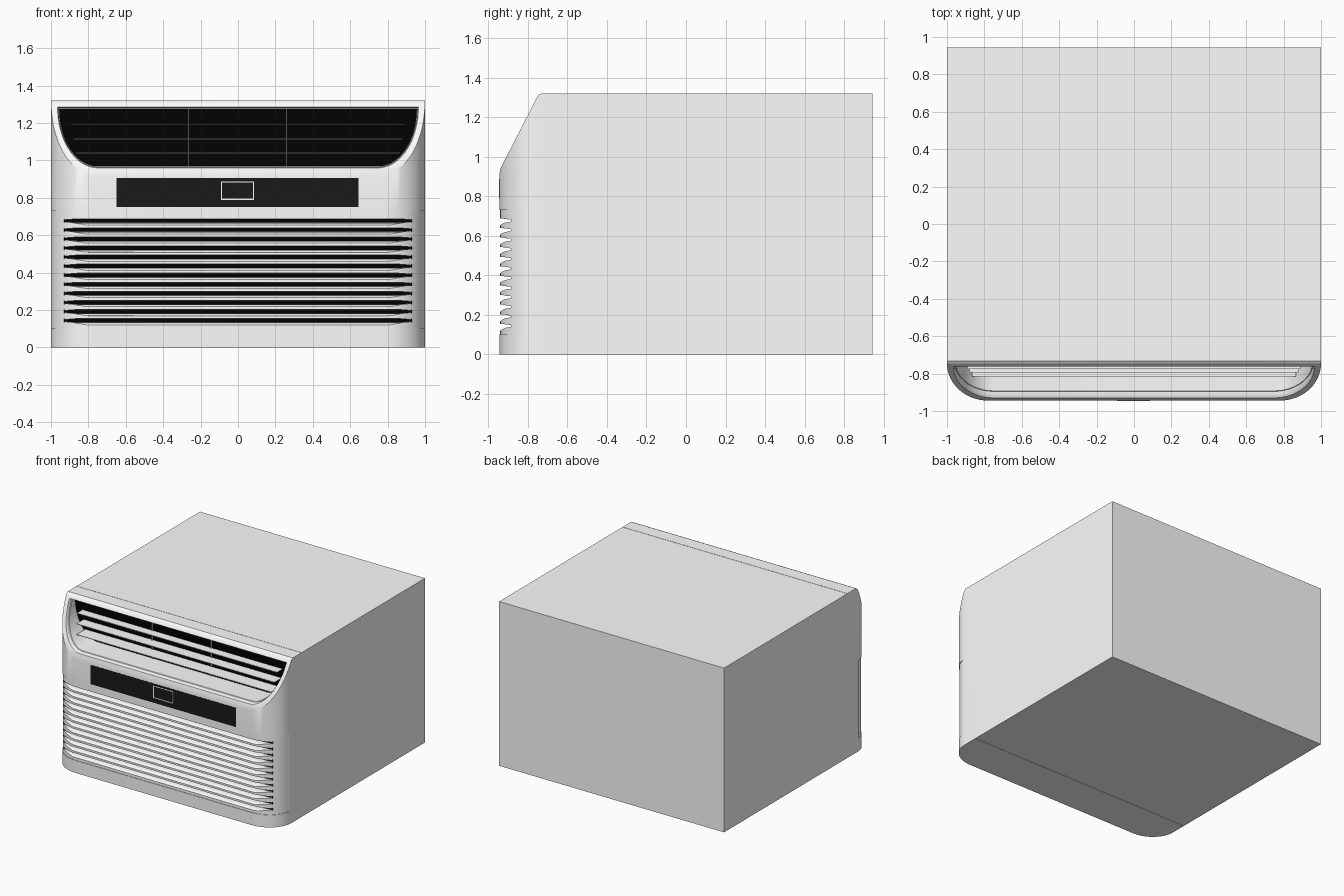
import bpy, bmesh, math

if "Cube" in bpy.data.objects:
    bpy.data.objects.remove(bpy.data.objects["Cube"])


def material(name, c):
    m = bpy.data.materials.new(name)
    m.diffuse_color = (*c, 1)
    m.use_nodes = True
    m.node_tree.nodes["Principled BSDF"].inputs["Base Color"].default_value = m.diffuse_color
    return m


LIGHT = material("warm_white_plastic", (1.0, 0.985, 0.965))
BLACK = material("black", (0.0005, 0.0005, 0.0005))
DARK = material("dark_gloss", (0.01, 0.01, 0.01))


def loft(name, rings_list, mat=LIGHT):
    """Closed solids; each item of rings_list is a list of equal point rings."""
    bm = bmesh.new()
    for rings in rings_list:
        vs = [[bm.verts.new(p) for p in r] for r in rings]
        n = len(vs[0])
        for a, b in zip(vs, vs[1:]):
            for i in range(n):
                j = (i + 1) % n
                bm.faces.new((a[i], a[j], b[j], b[i]))
        bm.faces.new(vs[0][::-1])
        bm.faces.new(vs[-1])
    bmesh.ops.recalc_face_normals(bm, faces=bm.faces[:])
    me = bpy.data.meshes.new(name)
    bm.to_mesh(me)
    bm.free()
    ob = bpy.data.objects.new(name, me)
    bpy.context.collection.objects.link(ob)
    me.materials.append(mat)
    return ob


def along_x(pts, a, b):
    return [[(x, y, z) for y, z in pts] for x in (a, b)]


def along_z(pts, a, b):
    return [[(x, y, z) for x, y in pts] for z in (a, b)]


def block(x0, x1, y0, y1, z0, z1):
    return along_z([(x0, y0), (x1, y0), (x1, y1), (x0, y1)], z0, z1)


def activate(ob):
    bpy.ops.object.select_all(action='DESELECT')
    ob.select_set(True)
    bpy.context.view_layer.objects.active = ob


def cut(ob, cutter):
    cutter.hide_render = True
    m = ob.modifiers.new("cut", 'BOOLEAN')
    m.operation, m.solver, m.object = 'DIFFERENCE', 'EXACT', cutter
    activate(ob)
    bpy.ops.object.modifier_apply(modifier=m.name)
    bpy.data.objects.remove(cutter)


def front_path(inset, y_start):
    """Plan outline of the rounded front, from the left side to the right."""
    q = []
    for i in range(19):
        t = math.radians(5 * i)
        q.append((0.78 + (0.22 - inset) * math.cos(t), -0.745 - (0.199 - inset) * math.sin(t)))
    right = [(1.0 - inset, y_start)] + [p for p in q if p[1] < y_start - 0.001]
    return [(-x, y) for x, y in right] + right[::-1]


# Rear cabinet, with a recessed joint towards the front panel
loft("cabinet", [block(-1, 1, -0.62, 0.945, 0, 1.32)])
loft("joint", [block(-0.997, 0.997, -0.66, -0.60, 0.003, 1.317)])

# Rounded front panel
panel = loft("front_panel", [along_z(front_path(0, -0.623), 0, 1.32)])

# Sloped upper face with softened edges
slope = [(-0.715, 1.34), (-0.732, 1.3195), (-0.742, 1.315), (-0.752, 1.305), (-0.93, 0.959),
         (-0.938, 0.942), (-0.942, 0.926), (-0.9445, 0.905), (-1.05, 0.87), (-1.05, 1.34)]
cut(panel, loft("slope_cutter", [along_x(slope, -1.2, 1.2)]))


# Air outlet opening with a small lip
def outlet(inset, d=0, flat=None):
    zt, zb, pts = 1.28 - inset, 0.965 + inset, []
    for i in range(17):
        t = math.pi / 2 * i / 16
        pts.append((0.75 + (0.21 - inset) * math.cos(t), zt - (zt - zb) * math.sin(t)))
    pts = pts + [(-x, z) for x, z in pts[::-1]]
    return [(x, flat if flat is not None else -0.745 - (1.32 - z) * 0.5128 + d, z) for x, z in pts]


cut(panel, loft("outlet_cutter", [[
    outlet(-0.006, -0.08), outlet(-0.006, -0.002), outlet(-0.003, 0.005), outlet(0, 0.014),
    outlet(0, 0.032), outlet(0.004, 0.033), outlet(0.004, flat=-0.70)]]))

# Slightly inset grille band
band = front_path(0.004, -0.77) + [(1.1, -0.77), (1.1, -1.1), (-1.1, -1.1), (-1.1, -0.77)]
cut(panel, loft("band_cutter", [along_z(band, 0.10, 0.73)]))

# Intake slots between curved slats, narrowing towards the ends
slot = [(-1.0, 0.012), (-0.885, 0.011), (-0.885, -0.009), (-0.905, -0.010),
        (-0.92, -0.012), (-0.931, -0.016), (-0.938, -0.022), (-1.0, -0.025)]
levels = [0.143 + 0.0485 * k for k in range(12)]
stations = [(-1.2, 0.5), (-0.93, 0.5), (-0.86, 1), (0.86, 1), (0.93, 0.5), (1.2, 0.5)]
cut(panel, loft("slot_cutter", [[[(x, y, z + s * dz) for y, dz in slot] for x, s in stations]
                                for z in levels]))
activate(panel)
bpy.ops.object.shade_smooth_by_angle(angle=math.radians(33))

# Dark backing inside the slots and the outlet
loft("intake_backing", [block(-0.93, 0.93, -0.8865, -0.88, z - 0.0095, z + 0.0115)
                        for z in levels], BLACK)
loft("outlet_backing", [[outlet(-0.004, flat=-0.704), outlet(-0.004, flat=-0.69)]], BLACK)

# Outlet louvres and upright dividers
loft("outlet_louvres", [block(-w, w, y, -0.70, z - 0.002, z + 0.002) for z, y, w in
                        ((1.19, -0.775, 0.89), (1.115, -0.795, 0.88), (1.04, -0.815, 0.865))])
loft("outlet_dividers", [block(x - 0.003, x + 0.003, -0.715, -0.70, 0.967, 1.278)
                         for x in (-0.265, 0.26)])

# Control display with button frame
loft("control_display", [block(-0.65, 0.645, -0.9448, -0.935, 0.75, 0.905)], DARK)
loft("button_frame", [
    block(-0.092, 0.086, -0.9455, -0.94, z - 0.003, z + 0.003) for z in (0.792, 0.885)] + [
    block(x - 0.003, x + 0.003, -0.9455, -0.94, 0.795, 0.882) for x in (-0.089, 0.083)])
